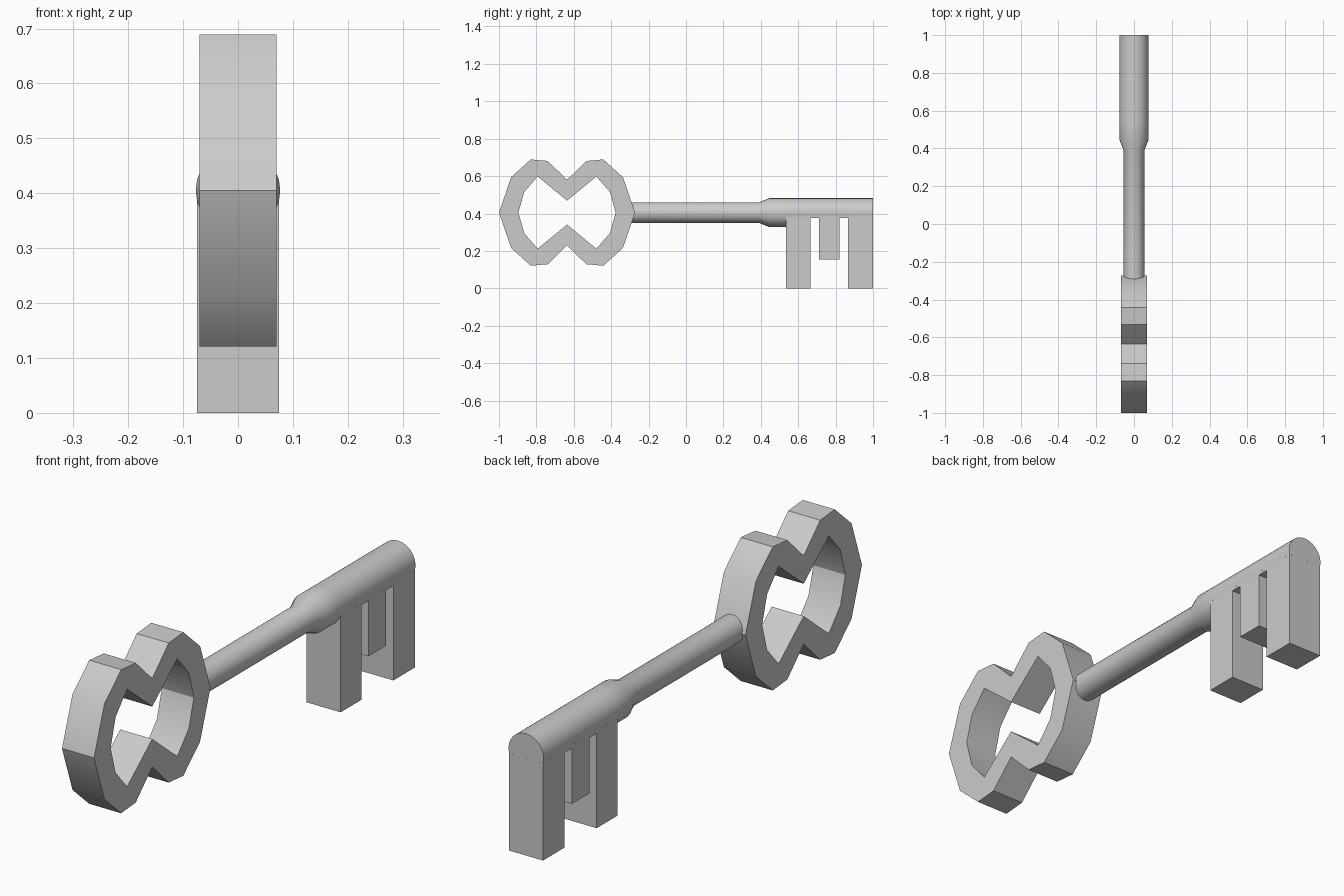
import bpy, bmesh, math

if "Cube" in bpy.data.objects:
    bpy.data.objects.remove(bpy.data.objects["Cube"])

ZC = 0.405      # height of the shaft axis
SEG = 24        # sides of the round shaft


def finish(name, bm, angle):
    bmesh.ops.remove_doubles(bm, verts=bm.verts, dist=1e-5)
    bmesh.ops.recalc_face_normals(bm, faces=bm.faces)
    me = bpy.data.meshes.new(name)
    bm.to_mesh(me)
    bm.free()
    ob = bpy.data.objects.new(name, me)
    bpy.context.collection.objects.link(ob)
    bpy.ops.object.select_all(action='DESELECT')
    ob.select_set(True)
    bpy.context.view_layer.objects.active = ob
    bpy.ops.object.shade_smooth_by_angle(angle=math.radians(angle))
    return ob


def mirrored_loop(half):
    """Close an upper half outline (y, dz) by mirroring it below the axis."""
    pts = half + [(y, -z) for y, z in reversed(half[1:-1])]
    return [(y, ZC + z) for y, z in pts]


# Bow: two-lobed ring; each quarter outline is mirrored fore-aft and up-down
BC, HALF = -0.636, 0.07
outer_q = [(-0.364, 0), (-0.299, 0.189), (-0.194, 0.284), (-0.103, 0.276), (0, 0.175)]
inner_q = [(-0.26, 0), (-0.229, 0.11), (-0.157, 0.193), (0, 0.064)]


def full_loop(q):
    half = q + [(-y, z) for y, z in reversed(q[:-1])]
    return mirrored_loop([(BC + y, z) for y, z in half])


bm = bmesh.new()
edges = []
for quarter in (outer_q, inner_q):
    vs = [bm.verts.new((-HALF, y, z)) for y, z in full_loop(quarter)]
    edges += [bm.edges.new((vs[i - 1], vs[i])) for i in range(len(vs))]
bmesh.ops.triangle_fill(bm, edges=edges, use_beauty=True)
ext = bmesh.ops.extrude_face_region(bm, geom=bm.faces[:], use_keep_orig=True)
bmesh.ops.translate(bm, vec=(2 * HALF, 0, 0),
                    verts=[g for g in ext['geom'] if isinstance(g, bmesh.types.BMVert)])
finish("bow", bm, 31)

# Shaft: thin rod, flared collar, thick barrel that is open below above the bit
bm = bmesh.new()
rings = []
for y, r in [(-0.295, 0.055), (0.39, 0.055), (0.445, 0.077), (0.535, 0.077), (1.0, 0.077)]:
    rings.append([bm.verts.new((r * math.cos(a), y, ZC + r * math.sin(a)))
                  for a in (2 * math.pi * i / SEG for i in range(SEG))])
arc = [(i - 1) % SEG for i in range(SEG // 2 + 3)]
for k in range(4):
    ra, rb = rings[k], rings[k + 1]
    for i in range(SEG):
        j = (i + 1) % SEG
        if k < 3 or (i in arc and j in arc):
            bm.faces.new((ra[i], ra[j], rb[j], rb[i]))
bm.faces.new([rings[4][i] for i in arc])
bmesh.ops.delete(bm, geom=[v for v in bm.verts if not v.link_faces], context='VERTS')
finish("shaft", bm, 30)

# Bit: three teeth hanging below the barrel
W, TOP, ROOT, MID = 0.0744, ZC - 0.02, 0.375, 0.155
profile = [(0.535, TOP), (0.535, 0), (0.665, 0), (0.665, ROOT), (0.71, ROOT),
           (0.71, MID), (0.82, MID), (0.82, ROOT), (0.865, ROOT), (0.865, 0),
           (1.0, 0), (1.0, TOP)]
bm = bmesh.new()
face = bm.faces.new([bm.verts.new((-W, y, z)) for y, z in profile])
ext = bmesh.ops.extrude_face_region(bm, geom=[face], use_keep_orig=True)
bmesh.ops.translate(bm, vec=(2 * W, 0, 0),
                    verts=[g for g in ext['geom'] if isinstance(g, bmesh.types.BMVert)])
finish("bit", bm, 30)
